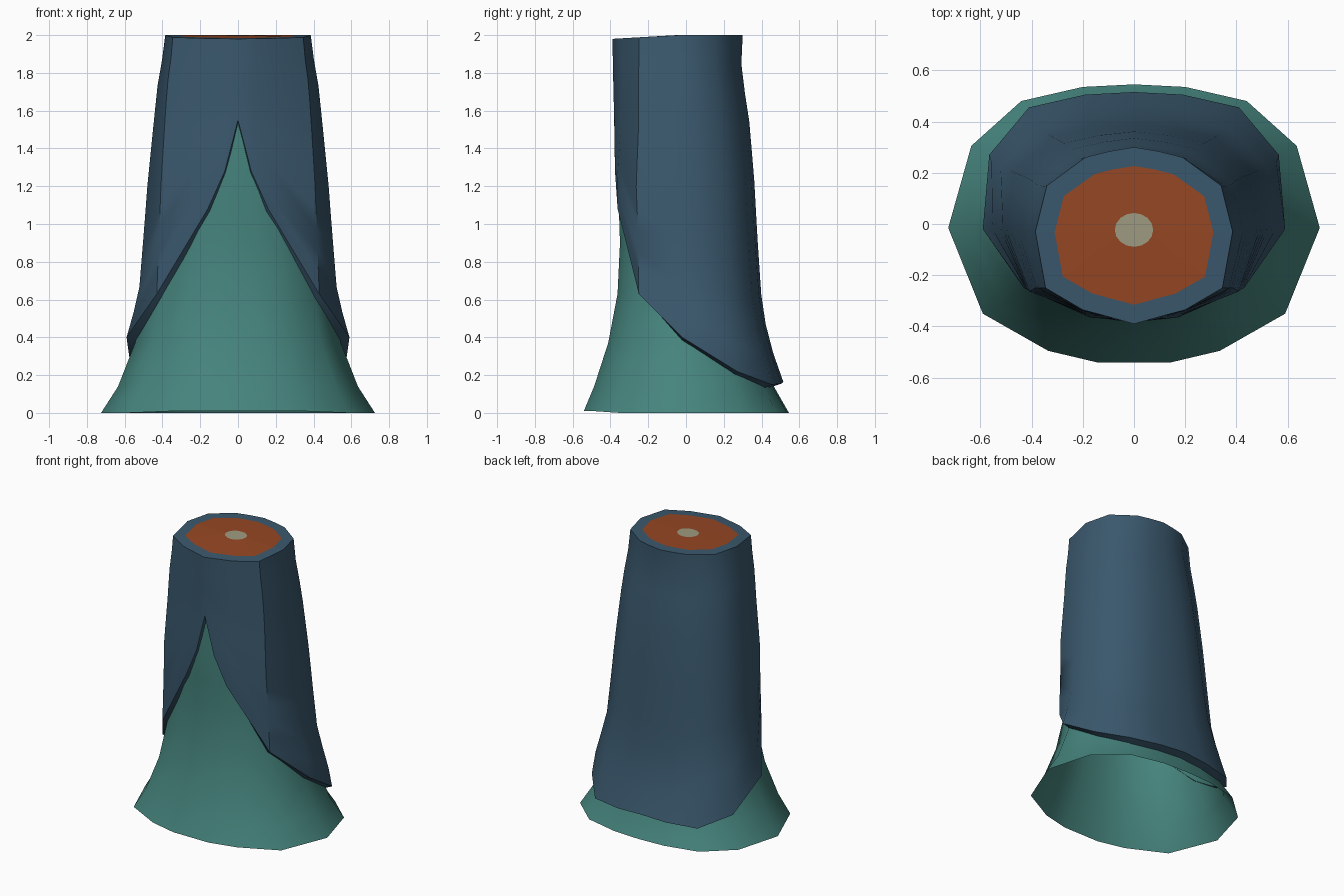
import bpy, math

if "Cube" in bpy.data.objects:
    bpy.data.objects.remove(bpy.data.objects["Cube"])

YC = -0.03  # depth of the central axis


def material(name, rgb):
    m = bpy.data.materials.new(name)
    lin = [((c / 255 + 0.055) / 1.055) ** 2.4 for c in rgb]
    m.diffuse_color = (*lin, 1)
    m.use_nodes = True
    m.node_tree.nodes["Principled BSDF"].inputs["Base Color"].default_value = m.diffuse_color
    return m


BLUE = material("slate blue", (58, 88, 109))
GREEN = material("sea green", (70, 132, 125))
RUST = material("rust orange", (150, 71, 35))
BONE = material("pale bone", (158, 155, 128))


def profile(table, z):
    """Half width, front depth and back depth at height z."""
    if z >= table[0][0]:
        return table[0][1:]
    for p, q in zip(table, table[1:]):
        if z >= q[0]:
            t = (p[0] - z) / (p[0] - q[0])
            return [a + (b - a) * t for a, b in zip(p[1:], q[1:])]
    return table[-1][1:]


def to_unit(table, x, y, z):
    a, f, b = profile(table, z)
    return x / a, (y - YC) / ((b - YC) if y > YC else (YC - f))


def from_unit(table, u, v, z):
    a, f, b = profile(table, z)
    return u * a, YC + v * ((b - YC) if v > 0 else (YC - f)), z


def full_ring(half):
    """Mirror a back-to-front half ring across x = 0."""
    return half + [(-p[0], *p[1:]) for p in reversed(half) if p[0] > 1e-6]


def loft(name, rings, mats, smooth=True, fill=False, row_mat=lambda r: 0):
    n = len(rings[0])
    verts = [p for ring in rings for p in ring]
    faces, idx = [], []
    for r in range(len(rings) - 1):
        for c in range(n):
            d = (c + 1) % n
            faces.append((r * n + c, r * n + d, (r + 1) * n + d, (r + 1) * n + c))
            idx.append(row_mat(r))
    if fill:
        faces.append(tuple(reversed(range(n))))
        idx.append(len(mats) - 1)
    me = bpy.data.meshes.new(name)
    me.from_pydata(verts, [], faces)
    for m in mats:
        me.materials.append(m)
    me.polygons.foreach_set("material_index", idx)
    ob = bpy.data.objects.new(name, me)
    bpy.context.collection.objects.link(ob)
    if smooth:
        bpy.ops.object.select_all(action="DESELECT")
        ob.select_set(True)
        bpy.context.view_layer.objects.active = ob
        bpy.ops.object.shade_smooth_by_angle(angle=math.radians(45))
    return ob


def top_z(y):
    return 2.0 - 0.02 * max(0, -0.05 - y) / 0.34


# Outer sleeve: top outline flows down to a slanted hem split at the front
SLEEVE = [(2.0, .385, -.395, .295), (1.88, .40, -.39, .285), (1.74, .425, -.385, .30),
          (1.55, .445, -.377, .33), (1.2, .48, -.385, .36), (1.0, .495, -.365, .37),
          (.63, .525, -.345, .395), (.4, .59, -.34, .43), (.16, .60, -.34, .515)]
TOP = [(0, .30), (.10, .283), (.19, .26), (.34, .15), (.385, -.03),
       (.345, -.25), (.20, -.335), (.10, -.362), (0, -.39)]
HEM = [(0, .515, .165), (.19, .505, .155), (.41, .455, .15), (.565, .27, .22),
       (.59, -.02, .40), (.43, -.25, .63), (.16, -.362, 1.08), (.07, -.376, 1.28),
       (0, -.38, 1.55)]
ROWS = 12
top_half = [(x, y, top_z(y)) for x, y in TOP]
rings = []
for r in range(ROWS + 1):
    t = r / ROWS
    half = []
    for p, q in zip(top_half, HEM):
        u0, v0 = to_unit(SLEEVE, *p)
        u1, v1 = to_unit(SLEEVE, *q)
        z = p[2] + (q[2] - p[2]) * t
        half.append(from_unit(SLEEVE, u0 + (u1 - u0) * t, v0 + (v1 - v0) * t, z))
    rings.append(full_ring(half))
# rim turned inward under the hem
rings.append([(x * .9, YC + (y - YC) * .9, z - .018) for x, y, z in rings[-1]])
loft("sleeve", rings, [BLUE])

# Cut end: bone centre, rust ring and blue border
CY = -.042


def scaled(sx, sy):
    pts = [(x * sx, CY + (y - CY) * sy) for x, y in TOP]
    return full_ring([(x, y, top_z(y)) for x, y in pts])


core = full_ring([(.075 * math.sin(a), -.023 + .066 * math.cos(a), 2.0)
                  for a in (math.pi * i / 8 for i in range(9))])
core = [(x, y, top_z(y)) for x, y, z in core]
loft("cut_end", [core, scaled(.805, .785), scaled(1, 1)], [BLUE, RUST, BONE],
     smooth=False, fill=True, row_mat=lambda r: 1 - r)

# Flared inner skirt, open below and running up inside the sleeve
SKIRT = [(1.6, .41, -.355, .29), (1.3, .44, -.362, .32), (1.08, .455, -.358, .335),
         (.9, .465, -.352, .35), (.63, .49, -.365, .37), (.37, .545, -.415, .40),
         (.14, .635, -.49, .465), (0, .725, -.545, .545)]
BASE = [(0, .545), (.20, .535), (.44, .48), (.635, .305), (.725, -.015),
        (.59, -.35), (.335, -.495), (.14, -.541)]
units = [to_unit(SKIRT, x, y, 0) for x, y in BASE]
skirt = [full_ring([from_unit(SKIRT, u, v, row[0]) for u, v in units]) for row in SKIRT]
skirt[-1] = [(x, y, .01 if y < -.4 else 0) for x, y, z in skirt[-1]]
loft("skirt", skirt, [GREEN])
